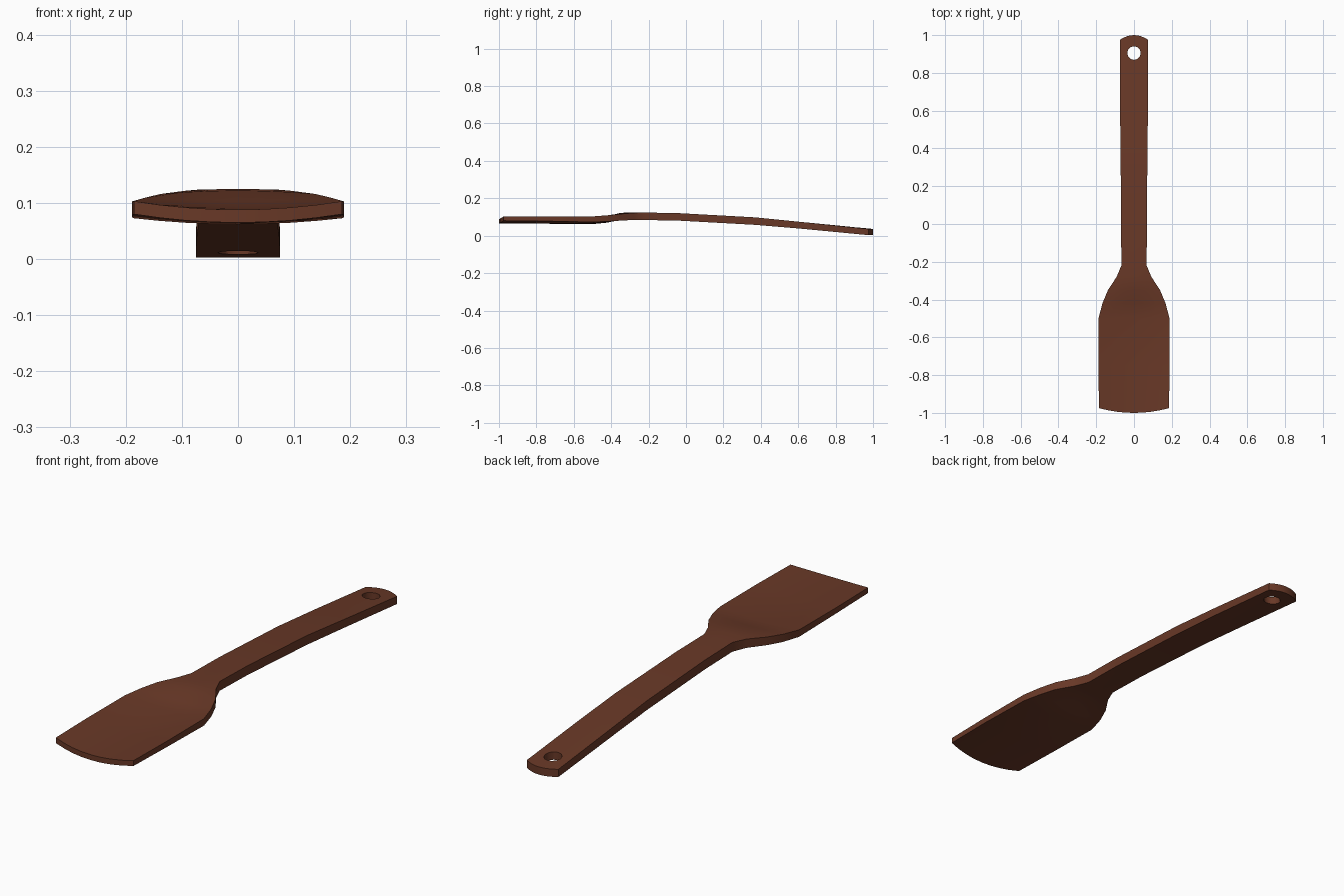
import bpy, bmesh
from mathutils import Matrix

cube = bpy.data.objects.get("Cube")
if cube:
    bpy.data.objects.remove(cube, do_unlink=True)

# Dark wood
wood = bpy.data.materials.new("dark_brown_wood")
wood.use_nodes = True
brown = (0.14, 0.04, 0.02, 1)
wood.diffuse_color = brown
wood.node_tree.nodes["Principled BSDF"].inputs["Base Color"].default_value = brown

# Stations from blade tip to handle end:
# y, half width, edge top z, thickness, hollow depth, end curve
STATIONS = [
    (-1.0, .185, .103, .023, .015, .025),
    (-.75, .189, .103, .025, .014, 0),
    (-.5, .188, .103, .03, .011, 0),
    (-.42, .167, .109, .033, .006, 0),
    (-.35, .138, .116, .035, -.006, 0),
    (-.28, .092, .122, .038, -.003, 0),
    (-.22, .067, .124, .04, 0, 0),
    (-.03, .068, .120, .04, 0, 0),
    (.37, .071, .098, .04, 0, 0),
    (.62, .074, .073, .036, 0, 0),
    (1.0, .075, .036, .033, 0, -.025),
]
COLUMNS = 8

bm = bmesh.new()
tops, bottoms = [], []
for y, half, z, thick, hollow, curve in STATIONS:
    top, bottom = [], []
    for i in range(COLUMNS + 1):
        u = 2 * i / COLUMNS - 1
        height = z - hollow * (1 - u * u)
        top.append(bm.verts.new((u * half, y + curve * u * u, height)))
        bottom.append(bm.verts.new((u * half, y + curve * u * u, height - thick)))
    tops.append(top)
    bottoms.append(bottom)

# Top and bottom skins and long sides
for r in range(len(STATIONS) - 1):
    for c in range(COLUMNS):
        for rows in (tops, bottoms):
            bm.faces.new((rows[r][c], rows[r][c + 1], rows[r + 1][c + 1], rows[r + 1][c]))
    for c in (0, COLUMNS):
        bm.faces.new((tops[r][c], tops[r + 1][c], bottoms[r + 1][c], bottoms[r][c]))
# Blade edge and handle end
for r in (0, -1):
    for c in range(COLUMNS):
        bm.faces.new((tops[r][c], tops[r][c + 1], bottoms[r][c + 1], bottoms[r][c]))
bmesh.ops.recalc_face_normals(bm, faces=bm.faces)
mesh = bpy.data.meshes.new("spatula")
bm.to_mesh(mesh)
bm.free()
spatula = bpy.data.objects.new("spatula", mesh)
mesh.materials.append(wood)
bpy.context.collection.objects.link(spatula)

# Hanging hole cutter
bm = bmesh.new()
bmesh.ops.create_cone(bm, cap_ends=True, segments=12, radius1=.036, radius2=.036,
                      depth=.3, matrix=Matrix.Translation((0, .905, .03)))
cut_mesh = bpy.data.meshes.new("hole_cutter")
bm.to_mesh(cut_mesh)
bm.free()
cut_mesh.materials.append(wood)
cutter = bpy.data.objects.new("hole_cutter", cut_mesh)
bpy.context.collection.objects.link(cutter)
cutter.hide_render = True

# Cut the hanging hole, then discard the cutter
hole = spatula.modifiers.new("hanging_hole", 'BOOLEAN')
hole.operation = 'DIFFERENCE'
hole.solver = 'EXACT'
hole.object = cutter
bpy.ops.object.select_all(action='DESELECT')
spatula.select_set(True)
bpy.context.view_layer.objects.active = spatula
bpy.ops.object.modifier_apply(modifier=hole.name)
bpy.data.objects.remove(cutter, do_unlink=True)
bpy.ops.object.shade_smooth_by_angle(angle=0.6)
